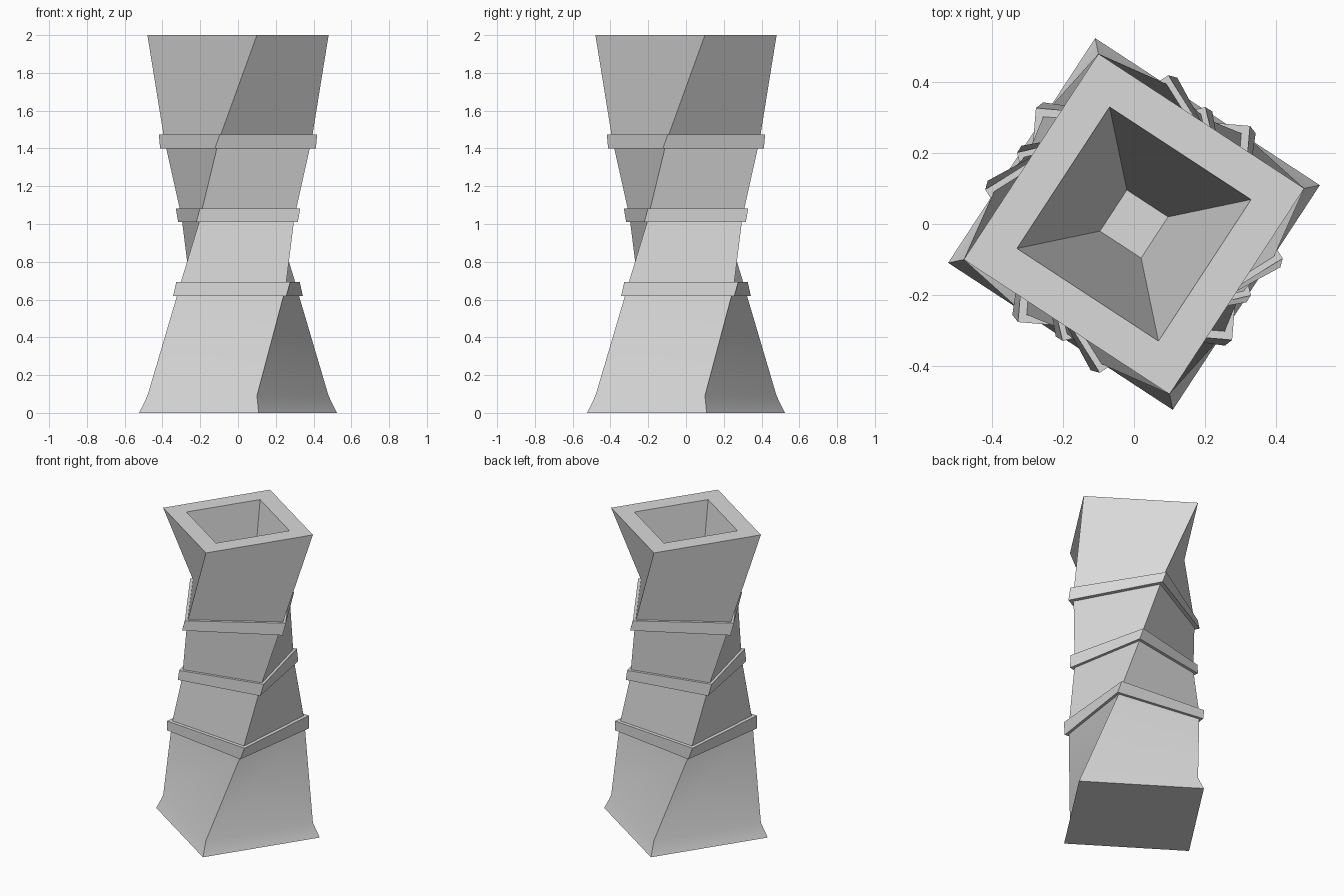
import bpy, bmesh
from math import radians, sin, cos

cube = bpy.data.objects.get("Cube")
if cube:
    bpy.data.objects.remove(cube, do_unlink=True)

# One plain material
grey = bpy.data.materials.new("plain_grey")
grey.use_nodes = True
colour = (0.7, 0.7, 0.7, 1)
grey.diffuse_color = colour
grey.node_tree.nodes["Principled BSDF"].inputs["Base Color"].default_value = colour

FOOT, TOP = 0.09, 2.0      # the quarter turn runs between these heights
START = radians(-78.2)


def square(bm, z, radius, twist_z):
    """Square ring of vertices, turned according to a height."""
    turn = radians(90) * max(0, twist_z - FOOT) / (TOP - FOOT)
    angles = [START + turn + radians(90) * i for i in range(4)]
    return [bm.verts.new((radius * cos(a), radius * sin(a), z)) for a in angles]


def bridge(bm, low, high):
    for i in range(4):
        j = (i + 1) % 4
        bm.faces.new((low[i], low[j], high[j], high[i]))


# Outer profile as (height, corner radius): flared foot, then raised bands
profile = [(0, 0.535), (FOOT, 0.49)]
bands = [(0.62, 0.403, 0.428, 0.396),
         (1.01, 0.36, 0.386, 0.362),
         (1.40, 0.396, 0.43, 0.405)]
for z, below, band, above in bands:
    profile += [(z, below), (z, band), (z + 0.073, band), (z + 0.073, above)]
profile.append((TOP, 0.49))

bm = bmesh.new()
loops = [square(bm, z, r, z) for z, r in profile]

# Flat rim and straight tapered well
loops += [square(bm, TOP, 0.337, TOP), square(bm, 0.85, 0.098, TOP)]

for low, high in zip(loops, loops[1:]):
    bridge(bm, low, high)
bm.faces.new(loops[0][::-1])
bm.faces.new(loops[-1])

mesh = bpy.data.meshes.new("twisted_vase")
bm.to_mesh(mesh)
bm.free()
mesh.materials.append(grey)
vase = bpy.data.objects.new("twisted_vase", mesh)
bpy.context.collection.objects.link(vase)

bpy.ops.object.select_all(action='DESELECT')
vase.select_set(True)
bpy.context.view_layer.objects.active = vase
bpy.ops.object.shade_smooth_by_angle(angle=radians(30))
